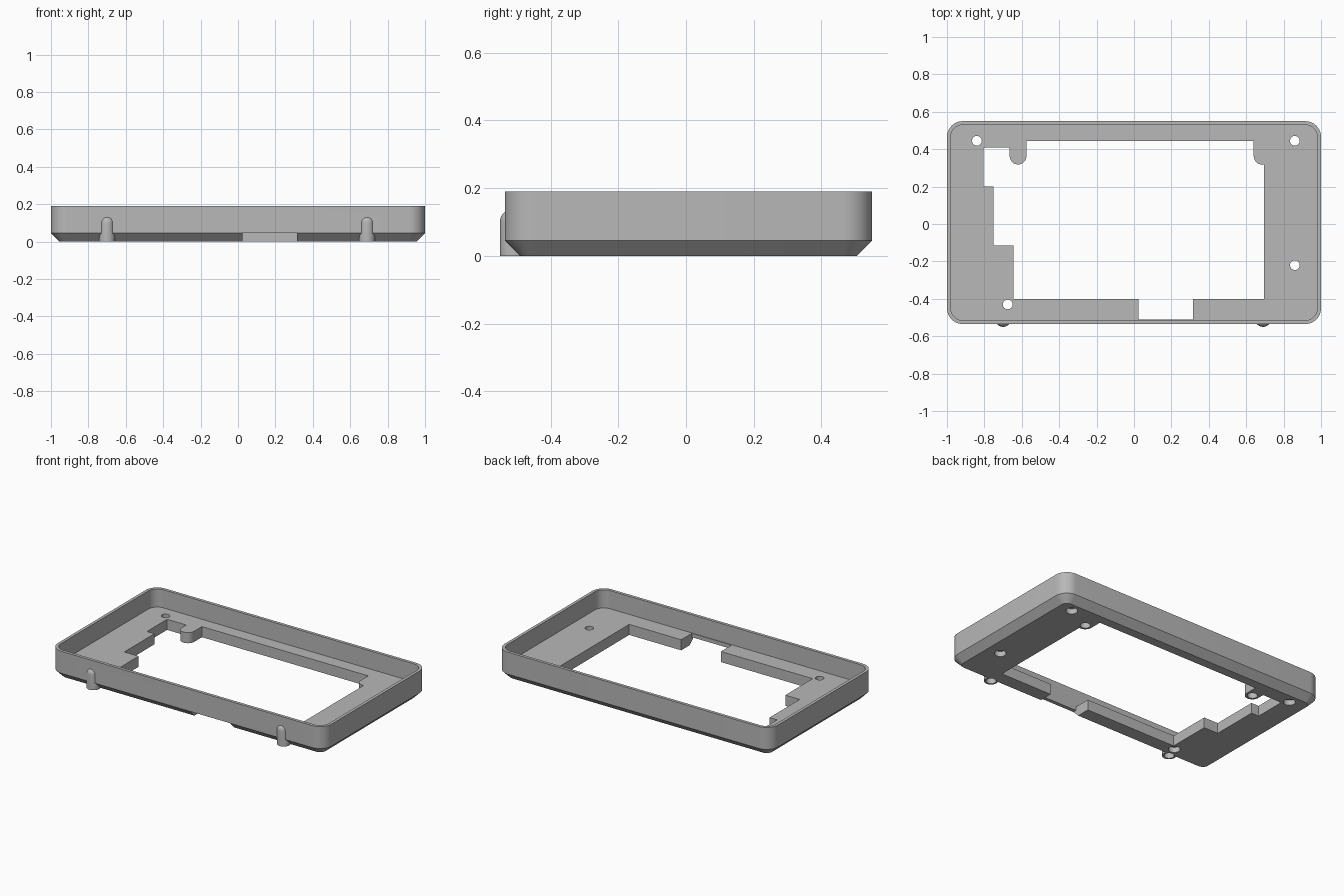
import bpy, bmesh
from math import sin, cos, pi, radians

cube = bpy.data.objects.get("Cube")
if cube:
    bpy.data.objects.remove(cube, do_unlink=True)

grey = bpy.data.materials.new("plain grey")
colour = (0.48, 0.48, 0.48, 1)
grey.use_nodes = True
grey.diffuse_color = colour
grey.node_tree.nodes["Principled BSDF"].inputs["Base Color"].default_value = colour


def arc(cx, cy, r, start, end, steps=10):
    angles = [radians(start + (end - start) * i / steps) for i in range(steps + 1)]
    return [(cx + r * cos(a), cy + r * sin(a)) for a in angles]


def circle(cx, cy, r):
    return arc(cx, cy, r, 0, 360, 32)[:-1]


def rounded(x0, x1, y0, y1, r):
    return (arc(x1 - r, y1 - r, r, 0, 90) + arc(x0 + r, y1 - r, r, 90, 180)
            + arc(x0 + r, y0 + r, r, 180, 270) + arc(x1 - r, y0 + r, r, 270, 360))


def loft(name, sections):
    """Closed solid through (outline, height) sections of equal point count."""
    bm = bmesh.new()
    rings = [[bm.verts.new((x, y, z)) for x, y in pts] for pts, z in sections]
    bm.faces.new(rings[0])
    bm.faces.new(rings[-1])
    for low, high in zip(rings, rings[1:]):
        for i in range(len(low)):
            bm.faces.new((low[i - 1], low[i], high[i], high[i - 1]))
    bmesh.ops.recalc_face_normals(bm, faces=bm.faces)
    mesh = bpy.data.meshes.new(name)
    bm.to_mesh(mesh)
    bm.free()
    mesh.materials.append(grey)
    obj = bpy.data.objects.new(name, mesh)
    bpy.context.collection.objects.link(obj)
    return obj


def combine(target, tool, operation):
    tool.hide_render = True
    mod = target.modifiers.new("combine", "BOOLEAN")
    mod.object, mod.operation, mod.solver = tool, operation, "EXACT"
    bpy.context.view_layer.objects.active = target
    bpy.ops.object.modifier_apply(modifier=mod.name)
    bpy.data.objects.remove(tool, do_unlink=True)


HEIGHT, BEVEL, FLOOR, WALL = 0.19, 0.045, 0.07, 0.02
FRONT, BACK, RADIUS = -0.535, 0.55, 0.085


def tray_outline(inset):
    return rounded(-1 + inset, 1 - inset, FRONT + inset, BACK - inset, RADIUS - inset)


# Outer shell with chamfered underside
frame = loft("bezel_frame", [(tray_outline(BEVEL), 0), (tray_outline(0), BEVEL),
                             (tray_outline(0), HEIGHT)])

# Domed pegs on the front wall
PEGS = (-0.7, 0.69)
PEG_R = 0.0375
for x in PEGS:
    dome = [(circle(x, -0.5125, PEG_R * cos(a)), 0.1 + PEG_R * sin(a))
            for a in (radians(d) for d in range(0, 88, 12))]
    base = [(circle(x, -0.508, 0.042), 0), (circle(x, -0.508, 0.042), 0.036),
            (circle(x, -0.5125, PEG_R), BEVEL)]
    combine(frame, loft("peg", base + dome), "UNION")

# Hollow above the floor
combine(frame, loft("cavity", [(tray_outline(WALL), FLOOR), (tray_outline(WALL), 0.4)]),
        "DIFFERENCE")

# Stepped window with two rounded tabs at the back
TABS = (-0.62, 0.685)
TAB_Y, TAB_R = 0.363, 0.045
window = [(-0.805, 0.41), (TABS[0] - TAB_R, 0.41)]
window += arc(TABS[0], TAB_Y, TAB_R, 180, 360)
window += [(TABS[0] + TAB_R, 0.445), (TABS[1] - TAB_R, 0.445)]
window += arc(TABS[1], TAB_Y, TAB_R, 180, 270)
window += [(0.695, 0.318), (0.695, -0.4), (0.315, -0.4), (0.315, -0.51), (0.025, -0.51),
           (0.025, -0.4), (-0.645, -0.4), (-0.645, -0.115), (-0.75, -0.115),
           (-0.75, 0.2), (-0.805, 0.2)]
combine(frame, loft("window", [(window, -0.1), (window, 0.15)]), "DIFFERENCE")

# Slot through the front chamfer
slot = [(0.025, -0.6), (0.315, -0.6), (0.315, -0.45), (0.025, -0.45)]
combine(frame, loft("slot", [(slot, -0.1), (slot, BEVEL)]), "DIFFERENCE")

# Counterbored screw holes
for x, y in ((-0.84, 0.445), (0.86, 0.445), (0.86, -0.22), (-0.675, -0.43)):
    wide, narrow = circle(x, y, 0.036), circle(x, y, 0.026)
    combine(frame, loft("screw_hole", [(wide, -0.1), (wide, 0.035), (narrow, 0.036),
                                       (narrow, 0.15)]), "DIFFERENCE")

# Blind sockets under pegs and tabs
for x, y in [(x, -0.508) for x in PEGS] + [(x, TAB_Y) for x in TABS]:
    hole = circle(x, y, 0.031)
    combine(frame, loft("socket", [(hole, -0.1), (hole, 0.05)]), "DIFFERENCE")

# Single colour and smooth rounds with crisp edges
frame.data.materials.clear()
frame.data.materials.append(grey)
for face in frame.data.polygons:
    face.material_index = 0
bpy.ops.object.select_all(action="DESELECT")
frame.select_set(True)
bpy.context.view_layer.objects.active = frame
bpy.ops.object.shade_smooth_by_angle(angle=radians(30))
